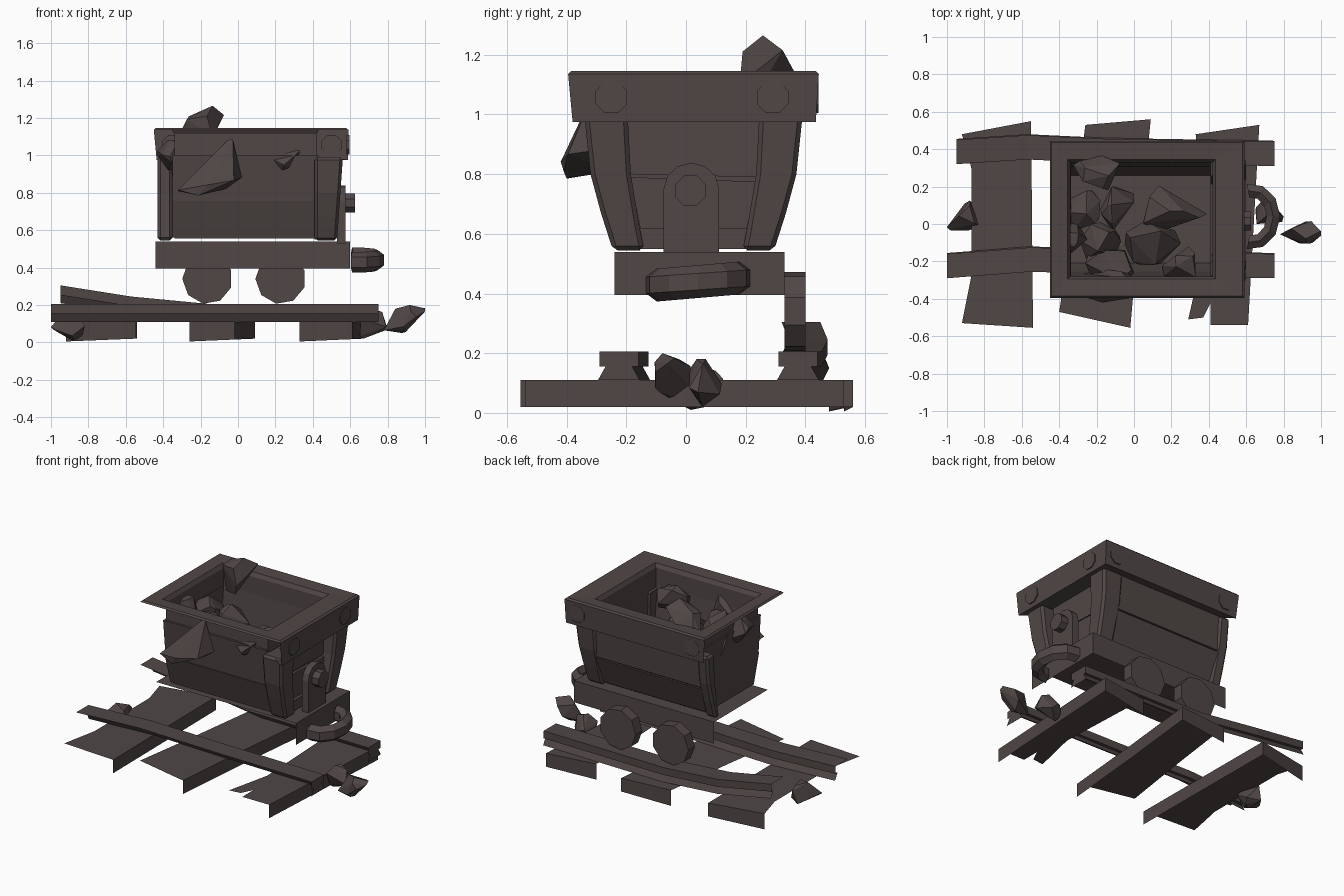
import bpy, bmesh, math, random
from mathutils import Vector, Matrix

if "Cube" in bpy.data.objects:
    bpy.data.objects.remove(bpy.data.objects["Cube"])

COLOR = (0.08, 0.063, 0.061, 1)
mat = bpy.data.materials.new("dark brown")
mat.use_nodes = True
mat.diffuse_color = COLOR
bsdf = mat.node_tree.nodes["Principled BSDF"]
bsdf.inputs["Base Color"].default_value = COLOR
bsdf.inputs["Roughness"].default_value = 0.9


def finish(name, bm, bevel=0):
    bmesh.ops.recalc_face_normals(bm, faces=bm.faces)
    me = bpy.data.meshes.new(name)
    bm.to_mesh(me)
    bm.free()
    me.materials.append(mat)
    ob = bpy.data.objects.new(name, me)
    bpy.context.collection.objects.link(ob)
    if bevel:
        mod = ob.modifiers.new("bevel", 'BEVEL')
        mod.width, mod.segments = bevel, 1
    return ob


def loft(name, sections, caps=(True, True), skip=(), bevel=0):
    """Bridge equal-length rings of points; skip lists side numbers left open."""
    bm = bmesh.new()
    rings = [[bm.verts.new(p) for p in s] for s in sections]
    n = len(rings[0])
    for a, b in zip(rings, rings[1:]):
        for i in range(n):
            if i not in skip:
                j = (i + 1) % n
                bm.faces.new((a[i], a[j], b[j], b[i]))
    if caps[0]:
        bm.faces.new(rings[0])
    if caps[1]:
        bm.faces.new(rings[-1])
    return finish(name, bm, bevel)


def prism(name, pts, axis, a, b, caps=(True, True)):
    """Extrude a 2D outline along x (outline in y, z) or y (outline in x, z)."""
    put = (lambda t: [(t, u, z) for u, z in pts]) if axis == 'x' else (lambda t: [(u, t, z) for u, z in pts])
    return loft(name, [put(a), put(b)], caps)


def rect(x0, x1, y0, y1, z):
    return [(x0, y0, z), (x1, y0, z), (x1, y1, z), (x0, y1, z)]


def disc(u, z, r, n=8):
    return [(u + r * math.cos(math.tau * (i + .5) / n), z + r * math.sin(math.tau * (i + .5) / n)) for i in range(n)]


MID = 0.025  # the tub is symmetric about this y


def flip(pts):
    return [(2 * MID - y, z) for y, z in pts]


# Sleepers: open shells with a top, a right long side and a back end
SLEEPERS = {
    "sleeper_left": (2, [(-.92, -.53), (-.54, -.555), (-.55, .55), (-.92, .48), (-.87, .3), (-.87, -.28)]),
    "sleeper_middle": (3, [(-.40, -.47), (-.02, -.555), (.03, 0), (.09, .56), (-.26, .53), (-.33, 0)]),
    "sleeper_right": (2, [(.41, -.54), (.61, -.54), (.67, .53), (.33, .48), (.36, -.2), (.29, -.51),
                          (.37, -.50), (.41, -.42)]),
}
for name, (back, outline) in SLEEPERS.items():
    bm = bmesh.new()
    top = [bm.verts.new((x, y, .11)) for x, y in outline]
    low = [bm.verts.new((x, y, .005 if i == back + 1 else .02)) for i, (x, y) in enumerate(outline[:back + 2])]
    bm.faces.new(top)
    for i in range(1, back + 1):
        bm.faces.new((top[i], low[i], low[i + 1], top[i + 1]))
    finish(name, bm)

# Rails: a head on a tapered foot, swept along a bent path, open in front and below
PROFILE = [(-.07, .0), (.07, .0), (.045, .045), (.065, .045), (.065, .095), (-.065, .095), (-.065, .045), (-.045, .045)]
PATHS = {
    "front_rail": [(-1, -.225, .11), (-.55, -.19, .11), (0, -.21, .11), (.75, -.225, .11)],
    "back_rail": [(-.95, .385, .21), (-.57, .41, .15), (-.15, .39, .11), (.75, .375, .11)],
}
for name, path in PATHS.items():
    loft(name, [[(x, y + u, z + w) for u, w in PROFILE] for x, y, z in path], (False, True), (0, 5, 6, 7))

# Chassis: open at the front, left-hand end and below
loft("chassis", [rect(-.44, .6, -.24, .33, .395), rect(-.44, .6, -.24, .33, .54)], (False, True), (0, 3))

# Wheels on the back side
for name, x in (("wheel_a", -.163), ("wheel_b", .228)):
    prism(name, disc(x, .34, .135, 9), 'y', .33, .4, (False, True))

# Tub floor and inner walls
loft("tub_floor", [rect(-.34, .43, -.22, .27, .555), rect(-.34, .43, -.22, .27, .575)])
LOWER = [(.255, .56), (.312, .755), (.327, .755), (.27, .56)]
UPPER = [(.305, .75), (.33, 1), (.345, 1), (.32, .75)]
for label, pts in (("lower", LOWER), ("upper", UPPER)):
    prism("back_inner_" + label, pts, 'x', -.35, .42)
    prism("front_inner_" + label, flip(pts), 'x', -.35, .42)
    b, t = pts[0], pts[1]
    for end, x in (("left", -.35), ("right", .42)):
        outline = [b, t, flip([t])[0], flip([b])[0]]
        prism(end + "_inner_" + label, outline, 'x', x, x + .012)

# Outer planks on the back and the coupling end
prism("back_plank_lower", [(.27, .565), (.34, .75), (.355, .75), (.285, .565)], 'x', -.37, .43)
prism("back_plank_upper", [(.335, .76), (.36, .99), (.375, .99), (.355, .76)], 'x', -.37, .43)
prism("end_plank_lower", [(-.15, .6), (.2, .6), (.235, .775), (-.185, .79)], 'x', .46, .48)
prism("end_plank_upper", [(-.19, .8), (.235, .79), (.25, .99), (-.2, .99)], 'x', .45, .47)
prism("end_bottom_bar", [(-.2, .55), (.25, .55), (.25, .62), (-.2, .62)], 'x', .41, .5)

# Curved corner posts, flaring outward toward the rim
POST = [(.39, .99), (.37, .8), (.335, .67), (.295, .545), (.19, .545), (.205, .62), (.235, .8), (.245, .99)]


def post(name, pts, x0, x1, flare):
    loft(name, [[(x0, y, z) for y, z in pts], [(x1 + flare * (z - .55), y, z) for y, z in pts]], bevel=.015)


post("corner_post_front", flip(POST), .41, .53, .07)
post("corner_post_back", POST, .41, .53, .07)
post("corner_post_back_left", [(y if i < 4 else y + .06, z) for i, (y, z) in enumerate(POST)], -.35, -.43, 0)

# Rim: a sloped frame, open on its front and left outer faces
bm = bmesh.new()
RINGS = [rect(-.34, .42, -.28, .33, .99), rect(-.34, .42, -.28, .33, 1.115), rect(-.355, .435, -.295, .345, 1.14),
         rect(-.44, .58, -.385, .435, 1.145), rect(-.45, .592, -.395, .445, 1.135), rect(-.435, .588, -.38, .435, .975)]
rings = [[bm.verts.new(p) for p in r] for r in RINGS]
for k in range(6):
    a, b = rings[k], rings[(k + 1) % 6]
    for i in range(4):
        if k < 4 or i in (1, 2):
            j = (i + 1) % 4
            bm.faces.new((a[i], a[j], b[j], b[i]))
finish("rim", bm)

# Rivets on the rim
for i, y in enumerate((-.25, .29)):
    prism("end_rivet_%d" % i, disc(y, 1.057, .057), 'x', .58, .596)
for i, x in enumerate((-.35, .5)):
    prism("back_rivet_%d" % i, disc(x, 1.057, .057), 'y', .43, .444)

# Rounded bracket and bolt
arch = [(.018 + .093 * math.cos(a), .75 + .088 * math.sin(a)) for a in [math.pi * i / 6 for i in range(7)]]
prism("end_bracket", [(-.075, .53), (.111, .53)] + arch, 'x', .53, .575)
prism("bracket_bolt", disc(.015, .745, .055), 'x', .57, .625)

# Coupling hook: a chunky half ring
sections = []
for i in range(7):
    a = math.radians(-100 + 200 * i / 6)
    c = Vector((.63 + .115 * math.cos(a), .04 + .14 * math.sin(a), .44 + .012 * math.sin(a)))
    out = Vector((math.cos(a), math.sin(a), 0))
    sections.append([c + out * u * .85 + Vector((0, 0, w * 1.1)) for u, w in disc(0, 0, .05, 6)])
loft("coupling_hook", sections)


# Rocks: angular hulls of random points, tilted and fitted to a centre and half size
def rock(name, center, half, seed, turn):
    rng = random.Random(seed)
    tilt = Matrix.Rotation(turn, 3, 'Y')
    pts = []
    for _ in range(13):
        d = Vector([rng.gauss(0, 1) for _ in range(3)]).normalized()
        pts.append(tilt @ Vector((d.x * 1.7, d.y, d.z)))
    lo = [min(p[k] for p in pts) for k in range(3)]
    hi = [max(p[k] for p in pts) for k in range(3)]
    bm = bmesh.new()
    for p in pts:
        bm.verts.new([center[k] + half[k] * (2 * (p[k] - lo[k]) / (hi[k] - lo[k]) - 1) for k in range(3)])
    hull = bmesh.ops.convex_hull(bm, input=bm.verts)
    loose = {v for v in hull["geom_interior"] if isinstance(v, bmesh.types.BMVert)}
    bmesh.ops.delete(bm, geom=list(loose), context='VERTS')
    finish(name, bm)


ROCKS = [
    ((.89, -.045, .125), (.11, .06, .075), -.5), ((-.91, .045, .085), (.09, .08, .075), 0),
    ((.725, .06, .1), (.075, .06, .08), 0), ((-.2, .275, 1.13), (.125, .095, .135), -.4),
    ((-.15, -.33, .935), (.17, .09, .15), -.7), ((-.27, .07, .93), (.09, .11, .13), 0),
    ((-.09, .08, .9), (.09, .12, .12), .4), ((.22, .08, .86), (.17, .125, .1), 0),
    ((.1, -.1, .86), (.15, .12, .13), .3), ((-.18, -.09, .93), (.11, .1, .12), 0),
    ((-.13, -.22, .88), (.13, .09, .1), 0), ((.24, -.22, .98), (.09, .1, .09), 0),
    ((-.34, -.08, 1), (.09, .1, .08), 0),
]
for i, (c, s, t) in enumerate(ROCKS):
    rock("rock_%d" % i, c, s, i + 3, t)
